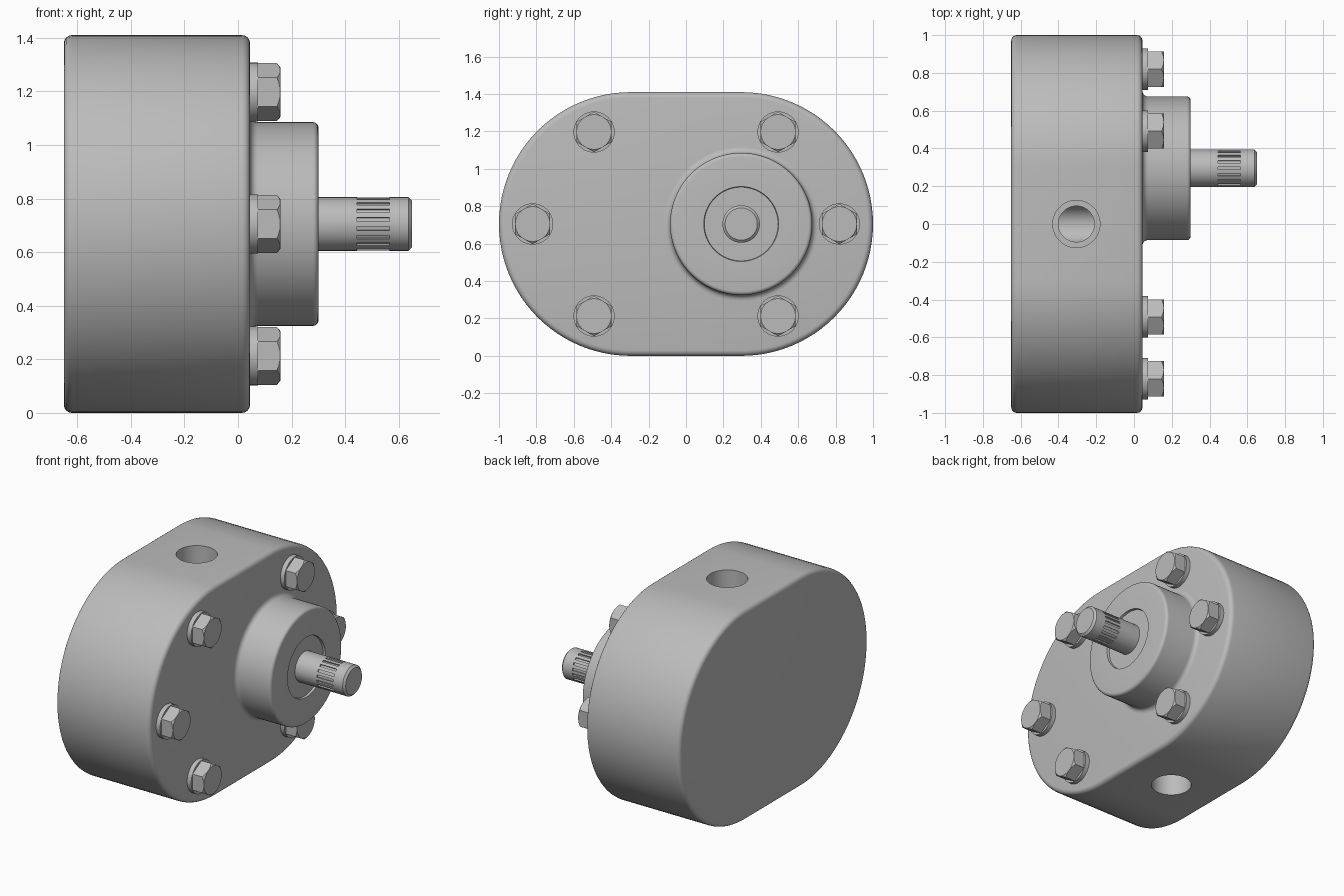
import bpy, bmesh
from math import pi, sin, cos
from mathutils import Matrix, Vector

cube = bpy.data.objects.get("Cube")
if cube:
    bpy.data.objects.remove(cube)

MID = 0.705          # height of the pump centre line
SHAFT_Y = 0.295      # sideways offset of the drive shaft

steel = bpy.data.materials.new("plain grey metal")
steel.use_nodes = True
GREY = (0.5, 0.5, 0.5, 1)
steel.diffuse_color = GREY
steel.node_tree.nodes["Principled BSDF"].inputs["Base Color"].default_value = GREY


def finish(name, bm):
    bmesh.ops.recalc_face_normals(bm, faces=bm.faces)
    mesh = bpy.data.meshes.new(name)
    bm.to_mesh(mesh)
    bm.free()
    mesh.materials.append(steel)
    obj = bpy.data.objects.new(name, mesh)
    bpy.context.collection.objects.link(obj)
    return obj


def activate(obj):
    bpy.ops.object.select_all(action="DESELECT")
    obj.select_set(True)
    bpy.context.view_layer.objects.active = obj


def smooth(obj, angle=0.6):
    activate(obj)
    bpy.ops.object.shade_smooth_by_angle(angle=angle)


def lathe(name, profile, centre=(0, 0, 0), segs=64, upright=False):
    """Closed solid of revolution about x (or z) from (position, radius) pairs."""
    bm = bmesh.new()
    rings = []
    for x, r in profile:
        rings.append([bm.verts.new((x, r * cos(pi / 2 + 2 * pi * i / segs),
                                    r * sin(pi / 2 + 2 * pi * i / segs)))
                      for i in range(segs)])
    for a, b in zip(rings, rings[1:]):
        for i in range(segs):
            j = (i + 1) % segs
            bm.faces.new((a[i], a[j], b[j], b[i]))
    bm.faces.new(rings[0])
    bm.faces.new(rings[-1])
    if upright:
        bm.transform(Matrix.Rotation(-pi / 2, 4, "Y"))
    bm.transform(Matrix.Translation(centre))
    return finish(name, bm)


def apply_boolean(obj, cutter, operation="DIFFERENCE"):
    activate(obj)
    mod = obj.modifiers.new("cut", "BOOLEAN")
    mod.object = cutter
    mod.operation = operation
    mod.solver = "EXACT"
    bpy.ops.object.modifier_apply(modifier=mod.name)
    bpy.data.objects.remove(cutter)


def arc(cx, cr, radius, start, end, steps=5):
    return [(cx + radius * cos(start + (end - start) * i / steps),
             cr + radius * sin(start + (end - start) * i / steps))
            for i in range(steps + 1)]


# Oval pump body with rounded rims
bm = bmesh.new()
outline = []
for side in (1, -1):
    for i in range(49):
        a = -pi / 2 + pi * i / 48
        outline.append(bm.verts.new((-0.65, side * (SHAFT_Y + MID * cos(a)),
                                     MID + side * MID * sin(a))))
face = bm.faces.new(outline)
ext = bmesh.ops.extrude_face_region(bm, geom=[face])
bmesh.ops.translate(bm, vec=Vector((0.695, 0, 0)),
                    verts=[g for g in ext["geom"] if isinstance(g, bmesh.types.BMVert)])
body = finish("pump_body", bm)
activate(body)
bevel = body.modifiers.new("rim", "BEVEL")
bevel.width = 0.03
bevel.segments = 4
bevel.limit_method = "ANGLE"
bpy.ops.object.modifier_apply(modifier=bevel.name)

# Stepped ports in top and bottom, each ending in a short cross bore
for s in (1, -1):
    port = lathe("port_cutter", [(s * 0.195, 0.095), (s * 0.4, 0.095),
                                 (s * 0.4, 0.125), (s * 0.8, 0.125)],
                 (-0.305, 0, MID), upright=True)
    apply_boolean(body, port)
    bore = lathe("bore_cutter", [(-0.4, 0.1), (-0.21, 0.1)], (0, 0, MID + s * 0.195))
    apply_boolean(body, bore)
smooth(body)

# Bearing boss with base fillet, rounded rim and recessed seal
boss_profile = [(0.03, 0.41)]
boss_profile += arc(0.075, 0.41, 0.03, -pi, -pi / 2)
boss_profile += arc(0.28, 0.36, 0.02, pi / 2, 0)
boss_profile += [(0.3, 0.2), (0.285, 0.197), (0.285, 0.08)]
smooth(lathe("bearing_boss", boss_profile, (0, SHAFT_Y, MID), segs=96))

# Drive shaft with a band of spline grooves
shaft = lathe("drive_shaft", [(0.25, 0.1), (0.637, 0.1), (0.65, 0.086)],
              (0, SHAFT_Y, MID))
bm = bmesh.new()
GROOVES = 18
for i in range(GROOVES):
    turn = Matrix.Translation((0, SHAFT_Y, MID)) @ Matrix.Rotation(2 * pi * i / GROOVES, 4, "X")
    place = turn @ Matrix.Translation((0.505, 0, 0.1)) @ Matrix.Diagonal((0.12, 0.015, 0.02, 1))
    bmesh.ops.create_cube(bm, size=1, matrix=place)
apply_boolean(shaft, finish("groove_cutter", bm))
smooth(shaft)

# Six bolts: chamfered hexagon head on a round washer
head = lathe("bolt_head", [(0.07, 0.108), (0.158, 0.108)], segs=6)
cone = lathe("chamfer_cutter", [(0.05, 0.12), (0.135, 0.12), (0.165, 0.085)])
apply_boolean(head, cone, "INTERSECT")
smooth(head, 0.3)
washer = lathe("bolt_washer", [(0.03, 0.11), (0.075, 0.11)], segs=48)
smooth(washer)

spots = [(s * y, z) for s in (1, -1) for y, z in ((0.82, 0), (0.492, 0.492), (0.492, -0.492))]
for n, (y, z) in enumerate(spots):
    for part in (head, washer):
        obj = part
        if n:
            obj = part.copy()
            bpy.context.collection.objects.link(obj)
        obj.location = (0, y, MID + z)
